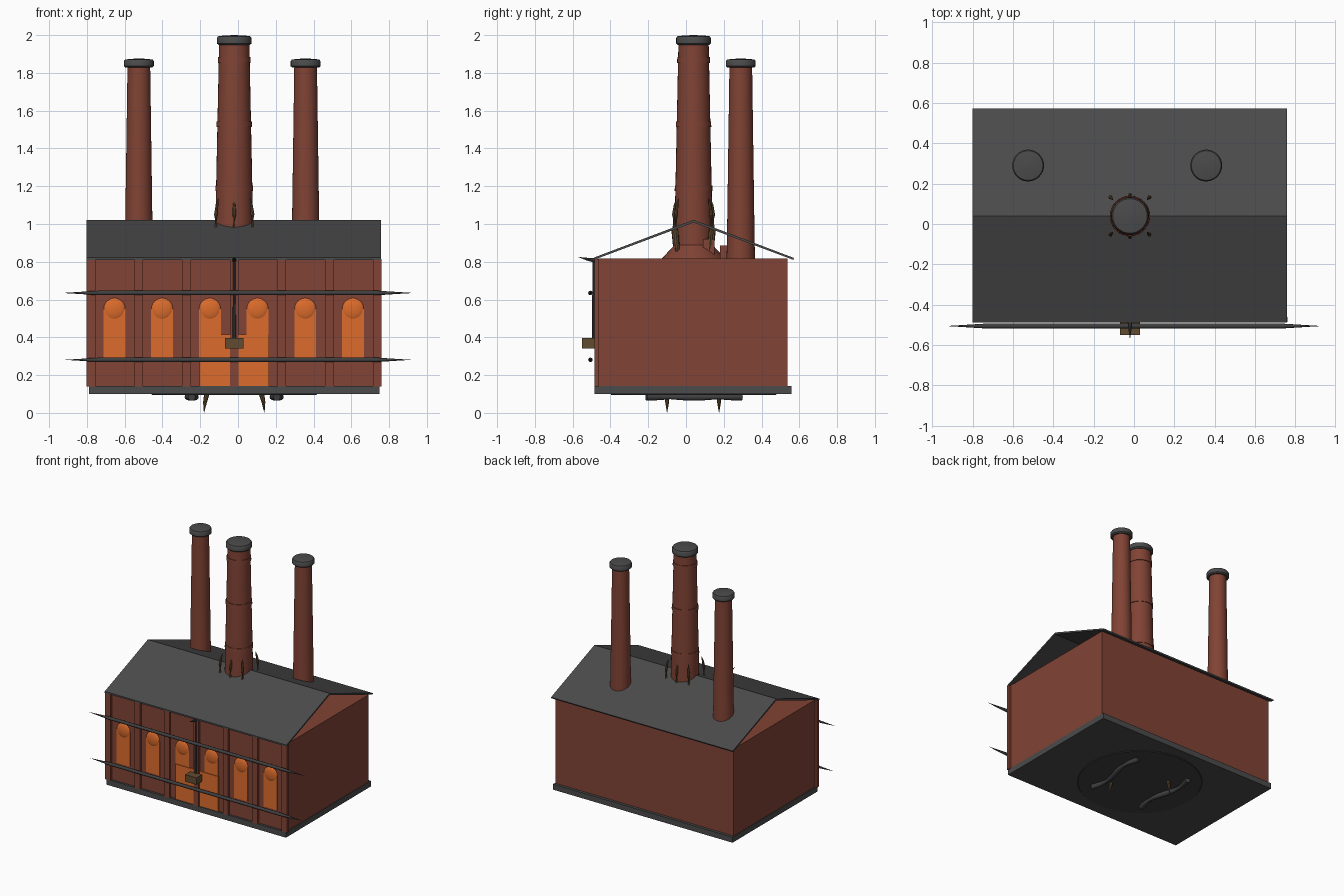
import bpy, bmesh, math
from mathutils import Vector

cube = bpy.data.objects.get("Cube")
if cube:
    bpy.data.objects.remove(cube, do_unlink=True)


def material(name, rgb):
    m = bpy.data.materials.new(name)
    m.use_nodes = True
    color = (*rgb, 1)
    m.diffuse_color = color
    m.node_tree.nodes["Principled BSDF"].inputs["Base Color"].default_value = color
    return m


BRICK = material("brick_red", (0.22, 0.056, 0.035))
SLATE = material("slate_grey", (0.07, 0.07, 0.07))
GLOW = material("furnace_orange", (0.72, 0.15, 0.025))
BRONZE = material("dark_bronze", (0.12, 0.07, 0.03))
IRON = material("dark_iron", (0.05, 0.05, 0.05))
CX, CY = -0.02, 0.036


def finish(name, bm, mat, smooth=False):
    bmesh.ops.recalc_face_normals(bm, faces=bm.faces)
    mesh = bpy.data.meshes.new(name)
    bm.to_mesh(mesh)
    bm.free()
    mesh.materials.append(mat)
    ob = bpy.data.objects.new(name, mesh)
    bpy.context.collection.objects.link(ob)
    if smooth:
        bpy.ops.object.select_all(action="DESELECT")
        ob.select_set(True)
        bpy.context.view_layer.objects.active = ob
        bpy.ops.object.shade_smooth_by_angle(angle=math.radians(40))
    return ob


def box(name, x, y, z, mat):
    """Box from (min, max) pairs."""
    bm = bmesh.new()
    bmesh.ops.create_cube(bm, size=1)
    for v in bm.verts:
        v.co = [(a + b) / 2 + c * (b - a) for c, (a, b) in zip(v.co, (x, y, z))]
    return finish(name, bm, mat)


def spindle(name, points, mat, sides=12):
    """Round bar through (position, radius) points, flat-capped."""
    bm = bmesh.new()
    rings = []
    for i, (p, r) in enumerate(points):
        before = Vector(points[max(i - 1, 0)][0])
        after = Vector(points[min(i + 1, len(points) - 1)][0])
        turn = (after - before).to_track_quat("Z", "Y")
        rings.append([bm.verts.new(Vector(p) + turn @ Vector(
            (r * math.cos(k * math.tau / sides), r * math.sin(k * math.tau / sides), 0)))
            for k in range(sides)])
    for a, b in zip(rings, rings[1:]):
        for k in range(sides):
            j = (k + 1) % sides
            bm.faces.new((a[k], a[j], b[j], b[k]))
    bm.faces.new(rings[0])
    bm.faces.new(rings[-1])
    return finish(name, bm, mat, True)


def column(name, x, y, profile, mat, sides=32):
    """Upright turned part from (radius, height) pairs."""
    return spindle(name, [((x, y, z), r) for r, z in profile], mat, sides)


# Hall and plinth
box("hall_walls", (-0.785, 0.745), (-0.468, 0.537), (0.14, 0.818), BRICK)
box("base_slab", (-0.79, 0.75), (-0.484, 0.558), (0.1, 0.143), SLATE)

# Gabled roof with open ends
bm = bmesh.new()
outline = [(-0.488, 0.822), (CY + 0.004, 1.022), (0.572, 0.82),
           (0.568, 0.81), (CY + 0.004, 1.008), (-0.488, 0.81)]
ends = [[bm.verts.new((x, y, z)) for y, z in outline] for x in (-0.802, 0.758)]
n = len(outline)
for k in range(n):
    j = (k + 1) % n
    bm.faces.new((ends[0][k], ends[0][j], ends[1][j], ends[1][k]))
for e in ends:
    bm.faces.new((e[0], e[1], e[4], e[5]))
    bm.faces.new((e[1], e[2], e[3], e[4]))
finish("roof", bm, SLATE)

# Front pilasters
for i in range(7):
    x = -0.778 + i * 0.2525
    box(f"pilaster_{i + 1}", (x - 0.023, x + 0.023), (-0.485, -0.46), (0.14, 0.815), BRICK)

# Glowing windows with round heads
for i in range(6):
    x = -0.654 + i * 0.2525
    box(f"window_{i + 1}", (x - 0.058, x + 0.058), (-0.473, -0.46), (0.285, 0.55), GLOW)
    bm = bmesh.new()
    bmesh.ops.create_uvsphere(bm, u_segments=24, v_segments=12, radius=0.059)
    for v in bm.verts:
        v.co = (x + v.co.x, -0.464 + v.co.y * 0.3, 0.55 + v.co.z)
    finish(f"window_head_{i + 1}", bm, GLOW, True)

# Double doors either side of the middle pilaster
for side, name in ((-1, "right_door"), (1, "left_door")):
    a, b = CX, CX + side * 0.183
    box(name, (min(a, b), max(a, b)), (-0.478, -0.46), (0.143, 0.415), GLOW)

# Pointed pipes across the front
for name, z, half in (("upper_pipe", 0.635, 0.923), ("lower_pipe", 0.281, 0.912)):
    taper = [(-1, 0.0005), (-0.92, 0.005), (-0.8, 0.012), (0.8, 0.012), (0.92, 0.005), (1, 0.0005)]
    spindle(name, [((t * half, -0.506, z), r) for t, r in taper], IRON)

# Hanging lamp with bracket and rod
box("lamp_box", (CX - 0.049, CX + 0.049), (-0.55, -0.485), (0.342, 0.396), BRONZE)
spindle("lamp_rod", [((CX, -0.489, 0.39), 0.009), ((CX, -0.489, 0.815), 0.006)], IRON, 8)
spindle("lamp_bracket", [((CX, -0.48, 0.808), 0.012), ((CX, -0.52, 0.813), 0.008),
                         ((CX, -0.57, 0.825), 0.0005)], IRON, 8)


# Chimneys
def cap(name, x, y, r, z0, z1):
    h = z1 - z0
    column(name, x, y, [(r * 0.9, z0), (r, z0 + h * 0.15), (r, z0 + h * 0.7),
                        (r * 0.93, z0 + h * 0.88), (r * 0.6, z1 - h * 0.04), (0.001, z1)], SLATE)


column("main_chimney", CX, CY + 0.004, [(0.103, 0.815), (0.1, 1.0), (0.08, 1.96)], BRICK)
cap("main_chimney_cap", CX, CY + 0.004, 0.092, 1.948, 2.0)
for i, (z, r) in enumerate(((1.19, 0.1), (1.528, 0.094), (1.868, 0.087))):
    column(f"chimney_band_{i + 1}", CX, CY + 0.004, [(r, z - 0.015), (r - 0.001, z + 0.015)], BRICK)
for name, x in (("right_chimney", -0.525), ("left_chimney", 0.358)):
    column(name, x, 0.29, [(0.075, 0.815), (0.072, 1.0), (0.06, 1.84)], BRICK)
    cap(name + "_cap", x, 0.29, 0.079, 1.828, 1.876)

# Flared chimney footing under the roof
column("chimney_footing", CX, CY + 0.004, [(0.17, 0.815), (0.1, 0.89)], BRICK, 32)
box("attic_block_upper", (CX - 0.03, CX + 0.1), (0.09, 0.15), (0.82, 0.92), BRICK)
box("attic_block_lower", (CX - 0.03, CX + 0.16), (0.18, 0.235), (0.815, 0.885), BRICK)

# Curved braces round the main chimney foot
for i, (dx, dy) in enumerate(((-1, -1), (1, -1), (-1, 1), (1, 1), (0, -1.12), (0, 1.12))):
    def at(s, z):
        return (CX + dx * 0.094 * s, CY + 0.004 + dy * 0.09 * s, z)
    spindle(f"chimney_brace_{i + 1}",
            [(at(0.93, 0.85), 0.012), (at(1.03, 0.96), 0.013), (at(1.03, 1.05), 0.01),
             (at(0.97, 1.1), 0.007), (at(0.9, 1.135), 0.001)], BRONZE, 8)

# Underside hatch, pipes and spikes
column("underside_hatch", CX, CY + 0.004, [(0.44, 0.101), (0.435, 0.095)], IRON, 48)
for name, x, s in (("right_under_pipe", -0.245, 1), ("left_under_pipe", 0.205, -1)):
    path = []
    for k in range(13):
        t = k / 12
        path.append(((x + s * 0.025 * math.sin(t * math.tau), -0.21 + 0.505 * t, 0.084),
                     0.012 + 0.008 * abs(math.cos(t * math.pi * 2))))
    spindle(name, path, IRON, 10)
for name, x, y, lean in (("right_spike", -0.175, 0.175, -1), ("left_spike", 0.135, -0.1, 1)):
    spindle(name, [((x - lean * 0.01, y, 0.1), 0.014), ((x, y, 0.055), 0.01),
                   ((x + lean * 0.005, y, 0.0), 0.0005)], BRONZE, 8)
